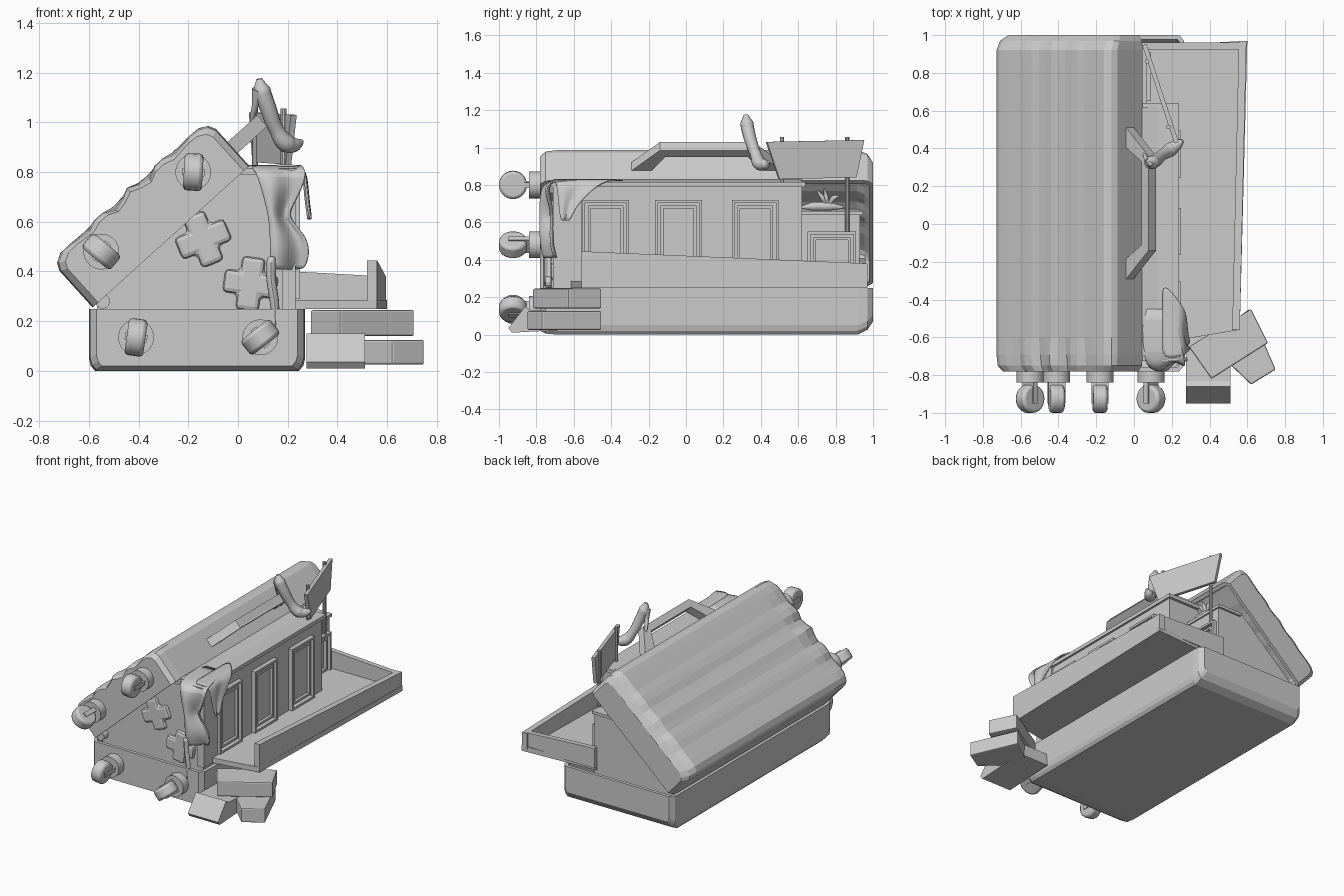
import bpy, bmesh, math
from mathutils import Matrix, Vector

if "Cube" in bpy.data.objects:
    bpy.data.objects.remove(bpy.data.objects["Cube"])


def add(name, verts, faces, mat=None, bevel=0, solid=0, subsurf=0, smooth=False, offset=-1):
    mat = mat or Matrix()
    me = bpy.data.meshes.new(name)
    me.from_pydata([mat @ Vector(v) for v in verts], [], faces)
    bm = bmesh.new()
    bm.from_mesh(me)
    bmesh.ops.recalc_face_normals(bm, faces=bm.faces)
    bm.to_mesh(me)
    bm.free()
    ob = bpy.data.objects.new(name, me)
    bpy.context.collection.objects.link(ob)
    if subsurf:
        m = ob.modifiers.new("subsurf", 'SUBSURF')
        m.levels = m.render_levels = subsurf
    if solid:
        m = ob.modifiers.new("solid", 'SOLIDIFY')
        m.thickness, m.offset = solid, offset
    if bevel:
        m = ob.modifiers.new("bevel", 'BEVEL')
        m.width, m.segments = bevel, 2
    if smooth:
        bpy.ops.object.select_all(action='DESELECT')
        ob.select_set(True)
        bpy.context.view_layer.objects.active = ob
        bpy.ops.object.shade_smooth_by_angle()
    return ob


def loft(rows, cap=True):
    n = len(rows[0])
    faces = [(r*n+i, r*n+i+1, r*n+n+i+1, r*n+n+i)
             for r in range(len(rows)-1) for i in range(n-1)]
    if cap:
        faces += [tuple(range(n)), tuple(range((len(rows)-1)*n, len(rows)*n))]
    return [p for r in rows for p in r], faces


def prism(name, pts, axis, a, b, **kw):
    put = {'x': lambda p, t: (t, p[0], p[1]), 'y': lambda p, t: (p[0], t, p[1]),
           'z': lambda p, t: (p[0], p[1], t)}[axis]
    n = len(pts)
    verts = [put(p, t) for t in (a, b) for p in pts]
    faces = [tuple(range(n)), tuple(range(n, 2*n))]
    faces += [(i, (i+1) % n, n+(i+1) % n, n+i) for i in range(n)]
    return add(name, verts, faces, **kw)


def box(name, lo, hi, **kw):
    return prism(name, [(lo[0], lo[1]), (hi[0], lo[1]), (hi[0], hi[1]), (lo[0], hi[1])],
                 'z', lo[2], hi[2], **kw)


def circle(r, n, cx=0, cy=0):
    return [(cx+r*math.cos(2*math.pi*i/n), cy+r*math.sin(2*math.pi*i/n)) for i in range(n)]


def tube(name, pts):
    cu = bpy.data.curves.new(name, 'CURVE')
    cu.dimensions, cu.bevel_depth, cu.bevel_resolution, cu.use_fill_caps = '3D', 1, 3, True
    cu.resolution_u = 6
    sp = cu.splines.new('BEZIER')
    sp.bezier_points.add(len(pts)-1)
    for bp, (x, y, z, r) in zip(sp.bezier_points, pts):
        bp.co, bp.radius = (x, y, z), r
        bp.handle_left_type = bp.handle_right_type = 'AUTO'
    ob = bpy.data.objects.new(name, cu)
    bpy.context.collection.objects.link(ob)
    return ob


# Case halves: lofted open shells; the lid is dented along its front and back rims
def shell(name, width, depth, wave, edge, mat):
    rows = []
    for y, inset, drop, amp in ((-.78, .03, .02, .8), (-.75, .005, .005, 1), (-.69, 0, 0, .8),
                                (-.6, 0, 0, .25), (.84, 0, 0, .2), (.92, 0, 0, .3),
                                (.97, .005, .025, .4), (1.0, .03, .07, 0)):
        prof = [(0, 0), (0, depth-.05), (edge*.3, depth-.02)]
        for i in range(17):
            t = i/16
            prof.append((edge+(width-2*edge)*t,
                         depth+wave*amp*(math.sin(t*math.pi*9)*math.sin(math.pi*t)-.1)))
        prof += [(width-edge*.3, depth-.02), (width, depth-.05), (width, 0)]
        rows.append([(inset+u*(width-2*inset)/width, y, w*(depth-drop)/depth) for u, w in prof])
    add(name, *loft(rows), mat=mat, solid=.025)


c, s = math.cos(math.radians(42.1)), math.sin(math.radians(42.1))
LID = Matrix(((c, 0, -s, -.585), (0, 1, 0, 0), (s, 0, c, .255), (0, 0, 0, 1)))
BASE = Matrix(((1, 0, 0, -.6), (0, 1, 0, 0), (0, 0, -1, .25), (0, 0, 0, 1)))
shell("case_lid", .85, .25, .02, .05, LID)
shell("case_base", .87, .25, 0, .025, BASE)
prism("case_handle", [(.84, -.30), (1.01, -.14), (1.01, .36), (.84, .52), (.84, .41), (.96, .33),
                      (.96, -.11), (.84, -.19)], 'z', .07, .13, mat=LID)
prism("hinge_pin", circle(.03, 12, -.545, .28), 'y', -.75, -.68)

# Castor wheels on the front end
for k, (x, z, tilt) in enumerate(((-.18, .80, 3), (-.55, .48, -50), (-.41, .135, 8), (.09, .135, 52))):
    m = Matrix.Translation((x, 0, z)) @ Matrix.Rotation(math.radians(tilt), 4, 'Y')
    prism(f"castor_plate_{k}", circle(.072, 24), 'y', -.84, -.765, mat=m, smooth=True)
    box(f"castor_fork_{k}", (-.045, -.95, -.015), (.045, -.83, .015), mat=m)
    prism(f"castor_wheel_{k}", circle(.075, 24, -.925, 0), 'x', -.038, .038, mat=m,
          bevel=.015, smooth=True)

# House body, with a lower, narrower wing at the back
prism("house", [(-.56, .2), (.22, .2), (.22, .8), (.03, .83), (-.57, .285)], 'y', -.70, .62)
prism("back_wing", [(-.56, .2), (.06, .2), (.06, .65), (-.13, .67), (-.57, .285)], 'y', .62, .93)
box("roof_cornice", (-.02, -.725, .79), (.235, .64, .815))
box("wing_cornice", (-.12, .62, .64), (.07, .945, .66))
box("corner_pillar", (.18, -.71, .25), (.232, -.56, .79))


def panel(name, x0, y0, y1, z0, z1):
    w = .015
    for a, x in ((0, x0+.03), (.03, x0+.02)):
        p0, p1, q0, q1 = y0+a, y1-a, z0+a, z1-a
        for i, (p, q, r, t) in enumerate(((p0, p0+w, q0, q1), (p1-w, p1, q0, q1),
                                          (p0, p1, q1-w, q1), (p0, p1, q0, q0+w))):
            box(f"{name}_frame_{a}_{i}", (x0-.02, p, r), (x, q, t))


for i, y in enumerate((-.43, -.04, .37)):
    panel(f"window_{i}", .22, y-.125, y+.125, .29, .72)
panel("wing_door", .06, .65, .91, .26, .55)

# Cross-shaped patches on the front wall
for k, (x, z, ang) in enumerate(((-.14, .53, -22), (.05, .35, 8))):
    a, r = .047, .108
    cross = [(a, a), (a, r), (-a, r), (-a, a), (-r, a), (-r, -a), (-a, -a), (-a, -r), (a, -r),
             (a, -a), (r, -a), (r, a)]
    m = Matrix.Translation((x, 0, z)) @ Matrix.Rotation(math.radians(ang), 4, 'Y')
    prism(f"cross_patch_{k}", cross, 'y', -.725, -.675, mat=m, bevel=.018)

# Porch floor with parapet sloping to the back
prism("porch_floor", [(.2, -.62), (.56, -.56), (.6, .97), (.04, .94), (.04, .6), (.2, .6)], 'z', .25, .285)
add("porch_parapet",
    [(x+d, y, z) for y, x, t in ((-.56, .52, .445), (.97, .555, .38)) for d in (0, .04) for z in (.27, t)],
    [(0, 1, 3, 2), (4, 5, 7, 6), (0, 1, 5, 4), (2, 3, 7, 6), (1, 3, 7, 5), (0, 2, 6, 4)])
prism("porch_back_wall", [(.04, .27), (.59, .27), (.59, .38), (.04, .41)], 'y', .925, .96)

# Stacked blocks used as steps
for name, pts, a, b in (("step_top", [(.29, -.65), (.41, -.82), (.71, -.63), (.62, -.45)], .14, .245),
                        ("step_middle", [(.38, -.62), (.62, -.85), (.75, -.77), (.61, -.45)], .025, .125)):
    prism(name, pts, 'z', a, b, bevel=.008)
prism("step_low", [(-.95, .035), (-.93, .01), (-.55, .03), (-.56, .12), (-.83, .13), (-.86, .15)], 'x', .275, .51)

# Cloth draped over the front corner
drape = [(.04, .22, -.45, .82), (.05, .26, -.71, .83), (.08, .28, -.76, .79), (.11, .23, -.77, .68),
         (.125, .19, -.77, .62), (.13, .27, -.77, .55), (.13, .29, -.77, .48), (.13, .27, -.75, .41)]
rows = [[(x0+(x1-x0)*i/5, y-.025*math.sin(i*1.3)*(z < .8) + .05*(i/5)*(z < .7), z)
         for i in range(6)] for x0, x1, y, z in drape]
add("draped_cloth", *loft(rows, False), solid=.008, subsurf=2, smooth=True, offset=0)
flap = [(.15, -.72, -.30, .825), (.25, -.70, -.42, .83), (.27, -.69, -.48, .79), (.275, -.68, -.58, .70),
        (.288, -.67, -.62, .61)]
rows = [[(x+.012*math.sin(i*2.2)*(z < .8), y0+(y1-y0)*i/4, z) for i in range(5)] for x, y0, y1, z in flap]
add("cloth_side_flap", *loft(rows, False), solid=.008, subsurf=2, smooth=True, offset=0)
tail = [[(x-w, -.76, z), (x, -.785, z), (x+w, -.76, z)]
        for x, z, w in ((.135, .46, .02), (.13, .36, .014), (.15, .28, .016), (.15, .18, .008))]
add("cloth_tail", *loft(tail, False), solid=.01, subsurf=2, smooth=True, offset=0)

# Sign board on two posts
a, b = Vector((.225, .43)), Vector((.055, .95))
n = Vector((.95, .31))*.012
corners = [(0, 1.03), (1, 1.04), (.92, .84), (.13, .83)]
verts = [(*(a.lerp(b, t)+n*k), z) for k in (-1, 1) for t, z in corners]
add("sign_board", verts, [(0, 1, 2, 3), (4, 5, 6, 7)]+[(i, (i+1) % 4, 4+(i+1) % 4, 4+i) for i in range(4)])
for k, (t, z) in enumerate(((.16, .8), (.83, .55))):
    p = a.lerp(b, t)
    prism(f"sign_post_{k}", circle(.012, 10, p.x-.015, p.y), 'z', z, 1.055)

# High-heeled shoe
tube("shoe_body", [(.085, .32, 1.175, .012), (.095, .325, 1.13, .036), (.12, .34, 1.06, .034),
                   (.155, .37, .97, .03), (.195, .395, .915, .038), (.235, .425, .912, .027),
                   (.258, .44, .925, .01)])
tube("shoe_heel", [(.085, .32, 1.13, .03), (.07, .335, 1.07, .014), (.055, .37, 1.0, .008), (.055, .40, .92, .006)])

# Plant on the wing roof
tube("plant_bowl", [(.02, .62, .68, .008), (.02, .68, .685, .025), (.02, .76, .685, .025), (.02, .84, .68, .008)])
for k, (y, z) in enumerate(((.70, .77), (.74, .78), (.82, .74))):
    tube(f"plant_leaf_{k}", [(.02, .76, .68, .008), (.03, (y+.76)/2, .73, .014), (.04, y, z, .004)])
